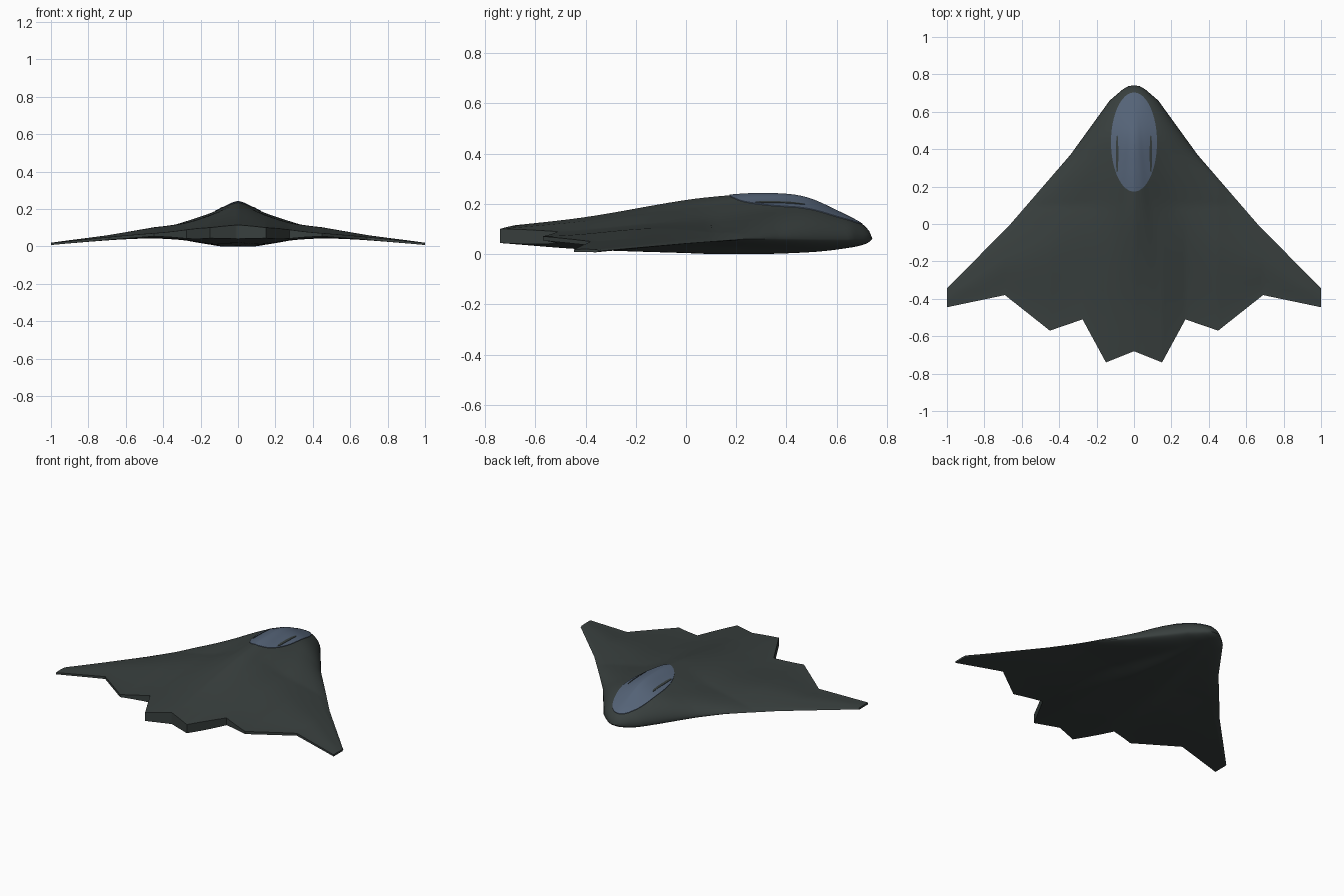
import bpy, bmesh, math

if "Cube" in bpy.data.objects:
    bpy.data.objects.remove(bpy.data.objects["Cube"])

# Half-plan outline: leading and trailing edge as (x, y)
LEAD = [(0, .742), (.03, .737), (.06, .72), (.13, .66), (.34, .37), (.66, 0), (1, -.345)]
TRAIL = [(0, -.68), (.15, -.74), (.275, -.51), (.45, -.57), (.69, -.38), (1, -.445)]
WIDTH = [(-.8, 1.06), (-.45, 1.06)] + [(y, x) for x, y in reversed(LEAD)]
# Centreline heights along y, and how they fall off across the half width
RIDGE = [(-.74, .108), (-.4, .147), (0, .215), (.2, .236), (.3, .24), (.42, .235),
         (.5, .217), (.6, .172), (.7, .12), (.73, .09), (.742, .06)]
KEEL = [(-.74, .045), (-.4, .02), (0, .006), (.2, 0), (.5, .008), (.65, .025),
        (.72, .042), (.742, .06)]
FALL_TOP = [(0, 1), (.08, .92), (.17, .77), (.41, .44), (.67, .23), (.85, .1), (1, 0)]
FALL_LOW = [(0, 1), (.18, 1), (.41, .5), (.68, .2), (1, 0)]
EDGE_Z = [(0, .06), (.45, .06), (1, .012)]
THINNING = [(0, 0), (.15, 0), (.275, .4), (.45, .7), (1, .7)]


def lin(pts, v):
    if v <= pts[0][0]:
        return pts[0][1]
    for (a, p), (b, q) in zip(pts, pts[1:]):
        if v <= b:
            return p + (q - p) * (v - a) / (b - a)
    return pts[-1][1]


def curve(pts, v):
    """Smooth interpolation through the points."""
    n = len(pts)
    v = min(max(v, pts[0][0]), pts[-1][0])

    def slope(i):
        a, b = pts[max(i - 1, 0)], pts[min(i + 1, n - 1)]
        return (b[1] - a[1]) / (b[0] - a[0])
    for i in range(n - 1):
        (a, p), (b, q) = pts[i], pts[i + 1]
        if v <= b:
            h = b - a
            s = (v - a) / h
            return ((2*s**3 - 3*s*s + 1) * p + (s**3 - 2*s*s + s) * h * slope(i)
                    + (3*s*s - 2*s**3) * q + (s**3 - s*s) * h * slope(i + 1))


def ease(v):
    v = min(max(v, 0), 1)
    return v * v * (3 - 2 * v)


def skin(x, y, upper):
    """Height of the upper or lower skin at a plan position."""
    x = abs(x)
    lead, trail = lin(LEAD, x), lin(TRAIL, x)
    t = min(max((lead - y) / (lead - trail), 0), 1)
    u = min(x / max(lin(WIDTH, y), 1e-6), 1)
    nose = min(max((y - .1) / .55, 0), 1)
    fall = curve(FALL_TOP if upper else FALL_LOW, u)
    fall = (1 - nose) * fall + nose * math.sqrt(1 - u * u)
    edge = lin(EDGE_Z, x)
    mid = curve(RIDGE if upper else KEEL, y)
    thin = 1 - lin(THINNING, x) * ease((t - .4) / .6)
    least = .005 * min(1, t * 10) * min(1, x)
    return max(edge + (mid - edge) * fall * thin + (least if upper else -least), 0)


def material(name, rgb):
    m = bpy.data.materials.new(name)
    m.diffuse_color = (*rgb, 1)
    m.use_nodes = True
    m.node_tree.nodes["Principled BSDF"].inputs["Base Color"].default_value = m.diffuse_color
    return m


def make(name, verts, faces, mat, angle):
    me = bpy.data.meshes.new(name)
    me.from_pydata(verts, [], faces)
    bm = bmesh.new()
    bm.from_mesh(me)
    bmesh.ops.remove_doubles(bm, verts=bm.verts, dist=1e-5)
    bmesh.ops.recalc_face_normals(bm, faces=bm.faces)
    bm.to_mesh(me)
    bm.free()
    me.materials.append(mat)
    ob = bpy.data.objects.new(name, me)
    bpy.context.collection.objects.link(ob)
    bpy.ops.object.select_all(action='DESELECT')
    ob.select_set(True)
    bpy.context.view_layer.objects.active = ob
    bpy.ops.object.shade_smooth_by_angle(angle=math.radians(angle))
    return ob


grey = material("dark_grey_green", (.040, .050, .048))
blue = material("canopy_blue", (.09, .125, .185))

# Blended body and wings: closed loops of chord points swept across the span
keys = sorted({x for x, _ in LEAD + TRAIL})
half = []
for a, b in zip(keys, keys[1:]):
    n = math.ceil((b - a) / .015)
    half += [a + (b - a) * i / n for i in range(n)]
half.append(1.0)
xs = [-x for x in reversed(half[1:])] + half
ROWS = 48
verts, faces = [], []
for x in xs:
    lead, trail = lin(LEAD, abs(x)), lin(TRAIL, abs(x))
    ys = [lead + (trail - lead) * (i / ROWS) ** 1.5 for i in range(ROWS + 1)]
    verts += [(x, y, skin(x, y, True)) for y in ys]
    verts += [(x, y, skin(x, y, False)) for y in reversed(ys)]
L = 2 * (ROWS + 1)
for c in range(len(xs) - 1):
    for i in range(L):
        j = (i + 1) % L
        faces.append((c*L + i, c*L + j, (c+1)*L + j, (c+1)*L + i))
for c in (0, len(xs) - 1):  # wing tip walls
    for i in range(ROWS):
        faces.append((c*L + i, c*L + i + 1, c*L + L - 2 - i, c*L + L - 1 - i))
make("flying_wing_body", verts, faces, grey, 45)


def patch(name, cx, cy, rx, ry, lift, mat, power=1.0, rings=16, segs=64):
    """Oval plate that follows the upper skin, with a short sunk rim."""
    v = [(cx, cy, skin(cx, cy, True) + lift)]
    f = []
    for r in range(1, rings + 2):
        s = min(r / rings, 1)
        for k in range(segs):
            a = 2 * math.pi * k / segs
            ca, sa = math.cos(a), math.sin(a)
            x = cx + rx * s * math.copysign(abs(ca) ** power, ca)
            y = cy + ry * s * math.copysign(abs(sa) ** power, sa)
            v.append((x, y, skin(x, y, True) + (lift if r <= rings else -.003)))
    for k in range(segs):
        m = (k + 1) % segs
        f.append((0, 1 + k, 1 + m))
        for r in range(rings):
            p, q = 1 + r * segs, 1 + (r + 1) * segs
            f.append((p + k, q + k, q + m, p + m))
    return make(name, v, f, mat, 40)


# Canopy and the dark slits on its sides
patch("canopy", 0, .438, .123, .265, .003, blue)
for side, label in ((-1, "left"), (1, "right")):
    patch(label + "_canopy_slit", side * .09, .375, .006, .098, .005, grey, .7, 5, 24)
